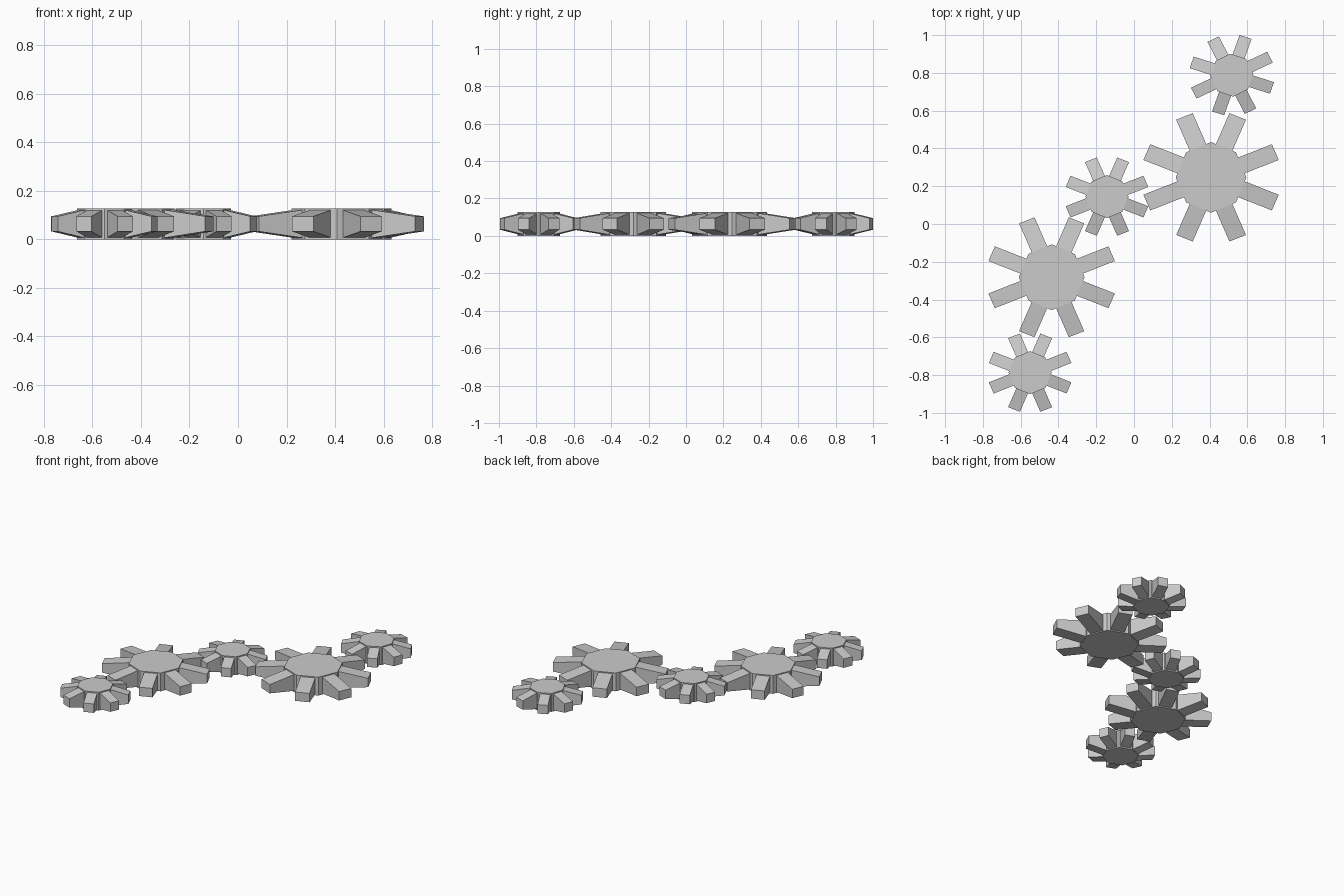
import bpy, bmesh
from math import pi, sin, cos, radians
from mathutils import Matrix, Vector

if "Cube" in bpy.data.objects:
    bpy.data.objects.remove(bpy.data.objects["Cube"])

SIDES, HEIGHT, STRETCH = 8, 0.128, 1.055


def gear(name, x, y, body_r, tip_r, half_w, turn=0.0):
    bm = bmesh.new()
    # octagonal hub with a corner on the x axis
    ring = [(body_r * cos(i * 2 * pi / SIDES), body_r * sin(i * 2 * pi / SIDES)) for i in range(SIDES)]
    base = bm.faces.new([bm.verts.new((px, py, -HEIGHT / 2)) for px, py in ring])
    top = bmesh.ops.extrude_face_region(bm, geom=[base], use_keep_orig=True)
    bmesh.ops.translate(bm, vec=(0, 0, HEIGHT),
                        verts=[v for v in top["geom"] if isinstance(v, bmesh.types.BMVert)])
    # one tooth per flat, thinning in height towards the tip
    root = body_r * cos(pi / SIDES) - 0.01
    for i in range(SIDES):
        mat = Matrix.Diagonal((STRETCH, 1, 1, 1)) @ Matrix.Rotation((i + 0.5) * 2 * pi / SIDES, 4, 'Z')
        tooth = bmesh.ops.create_cube(bm, size=2)["verts"]
        for v in tooth:
            outer = v.co.x > 0
            v.co = mat @ Vector((tip_r if outer else root, v.co.y * half_w,
                                 v.co.z * (0.031 if outer else 0.058)))
    bmesh.ops.recalc_face_normals(bm, faces=bm.faces)
    mesh = bpy.data.meshes.new(name)
    bm.to_mesh(mesh)
    bm.free()
    ob = bpy.data.objects.new(name, mesh)
    ob.location = (x, y, HEIGHT / 2)
    ob.rotation_euler.z = radians(turn)
    bpy.context.collection.objects.link(ob)


# chain of meshing gears, front to back
gear("small_gear_front", -0.55, -0.787, 0.114, 0.211, 0.032)
gear("large_gear_front", -0.436, -0.282, 0.174, 0.326, 0.042)
gear("small_gear_middle", -0.143, 0.145, 0.114, 0.211, 0.032)
gear("large_gear_back", 0.408, 0.247, 0.187, 0.349, 0.045)
gear("small_gear_back", 0.518, 0.788, 0.114, 0.213, 0.032, 3.8)
